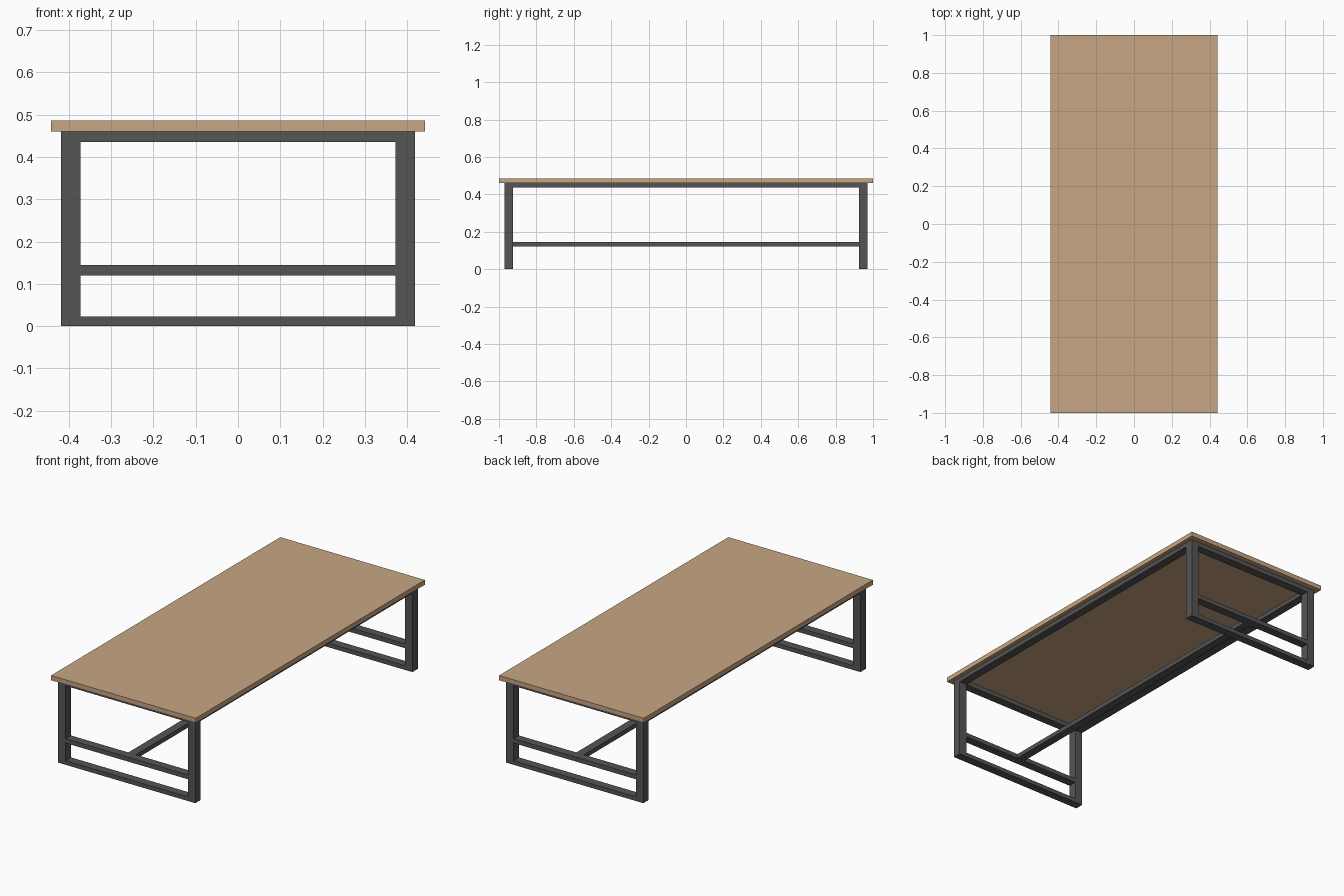
import bpy

if "Cube" in bpy.data.objects:
    bpy.data.objects.remove(bpy.data.objects["Cube"])


def material(name, color):
    m = bpy.data.materials.new(name)
    m.diffuse_color = color
    m.use_nodes = True
    m.node_tree.nodes["Principled BSDF"].inputs["Base Color"].default_value = m.diffuse_color
    return m


wood = material("light_wood", (0.58, 0.38, 0.23, 1))
metal = material("dark_metal", (0.09, 0.09, 0.09, 1))


def box(name, x, y, z, mat):
    """Box from (min, max) ranges on each axis."""
    bpy.ops.mesh.primitive_cube_add(
        size=1, location=[(a + b) / 2 for a, b in (x, y, z)])
    o = bpy.context.object
    o.name = name
    o.scale = [b - a for a, b in (x, y, z)]
    bpy.ops.object.transform_apply(location=False, rotation=False, scale=True)
    o.data.materials.append(mat)
    return o


def side(s, a, b):
    return tuple(sorted((s * a, s * b)))


XI, XO = 0.373, 0.419    # inner and outer faces of the legs across the width
YI, YO = 0.924, 0.971    # inner and outer faces of the legs along the length
H, TOP = 0.46, 0.486     # underside and top of the table top
BAR = 0.024              # bar thickness
MID = (0.12, 0.144)      # height of the middle bars

# table top
box("table_top", (-0.442, 0.442), (-1, 1), (H, TOP), wood)

# end frames: two legs with three cross bars
for sy, end in ((-1, "front"), (1, "back")):
    y = side(sy, YI, YO)
    for sx, lr in ((-1, "left"), (1, "right")):
        box(f"{end}_{lr}_leg", side(sx, XI, XO), y, (0, H), metal)
    for part, z in (("foot_bar", (0, 0.023)), ("middle_bar", MID),
                    ("top_bar", (H - BAR, H))):
        box(f"{end}_{part}", (-XI, XI), y, z, metal)

# long rails under the top
for sx, lr in ((-1, "left"), (1, "right")):
    box(f"{lr}_long_rail", side(sx, XI, XO), (-YI, YI), (H - BAR, H), metal)

# central stretcher joining the middle bars
box("stretcher", (-0.023, 0.023), (-YI, YI), MID, metal)
